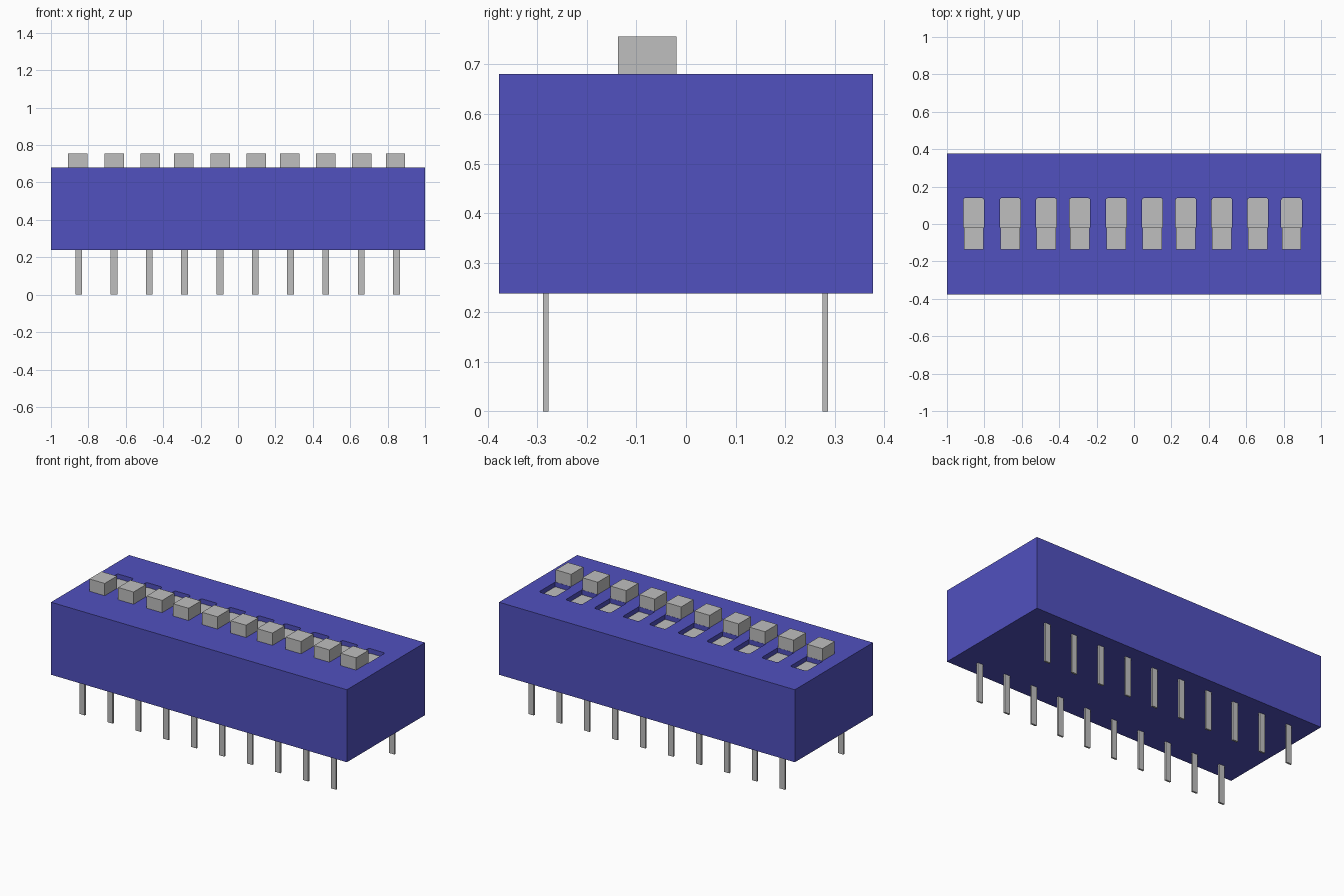
import bpy, bmesh
from mathutils import Matrix, Vector

cube = bpy.data.objects.get("Cube")
if cube:
    bpy.data.objects.remove(cube, do_unlink=True)


def material(name, rgb):
    m = bpy.data.materials.new(name)
    m.use_nodes = True
    m.diffuse_color = (*rgb, 1)
    m.node_tree.nodes["Principled BSDF"].inputs["Base Color"].default_value = (*rgb, 1)
    return m


blue = material("blue plastic", (0.082, 0.082, 0.52))
grey = material("light grey", (0.52, 0.52, 0.52))


def add_box(bm, lo, hi, bevel=0):
    """Box between two corners, with optional rounded vertical edges."""
    lo, hi = Vector(lo), Vector(hi)
    mat = Matrix.Translation((lo + hi) / 2) @ Matrix.Diagonal((*(hi - lo), 1))
    verts = bmesh.ops.create_cube(bm, size=1, matrix=mat)["verts"]
    if bevel:
        edges = {e for v in verts for e in v.link_edges
                 if abs(e.verts[0].co.z - e.verts[1].co.z) > 1e-4 and e.verts[0].co.y > 0}
        bmesh.ops.bevel(bm, geom=list(edges), offset=bevel, segments=3,
                        profile=0.5, affect='EDGES')


def make_object(name, bm, *mats):
    me = bpy.data.meshes.new(name)
    bm.to_mesh(me)
    bm.free()
    for m in mats:
        me.materials.append(m)
    ob = bpy.data.objects.new(name, me)
    bpy.context.collection.objects.link(ob)
    return ob


BOTTOM, TOP, FLOOR = 0.238, 0.681, 0.652
SWITCH_X = (-0.857, -0.662, -0.469, -0.290, -0.095, 0.098, 0.277, 0.470, 0.662, 0.842)

# Body block
bm = bmesh.new()
add_box(bm, (-1, -0.377, BOTTOM), (1, 0.377, TOP))
body = make_object("body", bm, blue, grey)

# Slots cut into the top
bm = bmesh.new()
for x in SWITCH_X:
    add_box(bm, (x - 0.055, -0.018, FLOOR), (x + 0.055, 0.139, TOP + 0.1), 0.012)
cutter = make_object("slot_cutter", bm, blue)
cutter.hide_render = True
mod = body.modifiers.new("slots", 'BOOLEAN')
mod.operation = 'DIFFERENCE'
mod.solver = 'EXACT'
mod.object = cutter
bpy.context.view_layer.objects.active = body
bpy.ops.object.modifier_apply(modifier=mod.name)
bpy.data.objects.remove(cutter, do_unlink=True)

# Slot floors are grey, everything else on the body is blue
for p in body.data.polygons:
    p.material_index = int(p.normal.z > 0.9 and abs(p.center.z - FLOOR) < 0.005)

# Switch knobs, reaching down to the slot floors
for i, x in enumerate(SWITCH_X, 1):
    bm = bmesh.new()
    add_box(bm, (x - 0.052, -0.137, FLOOR), (x + 0.052, -0.019, 0.756))
    make_object(f"switch_knob_{i}", bm, grey)

# Two rows of flat pins
for row, y in (("front", -0.283), ("back", 0.281)):
    bm = bmesh.new()
    for i in range(10):
        x = -0.852 + i * 0.1888
        add_box(bm, (x - 0.018, y - 0.0055, 0), (x + 0.018, y + 0.0055, BOTTOM + 0.01))
    make_object(f"{row}_pins", bm, grey)
